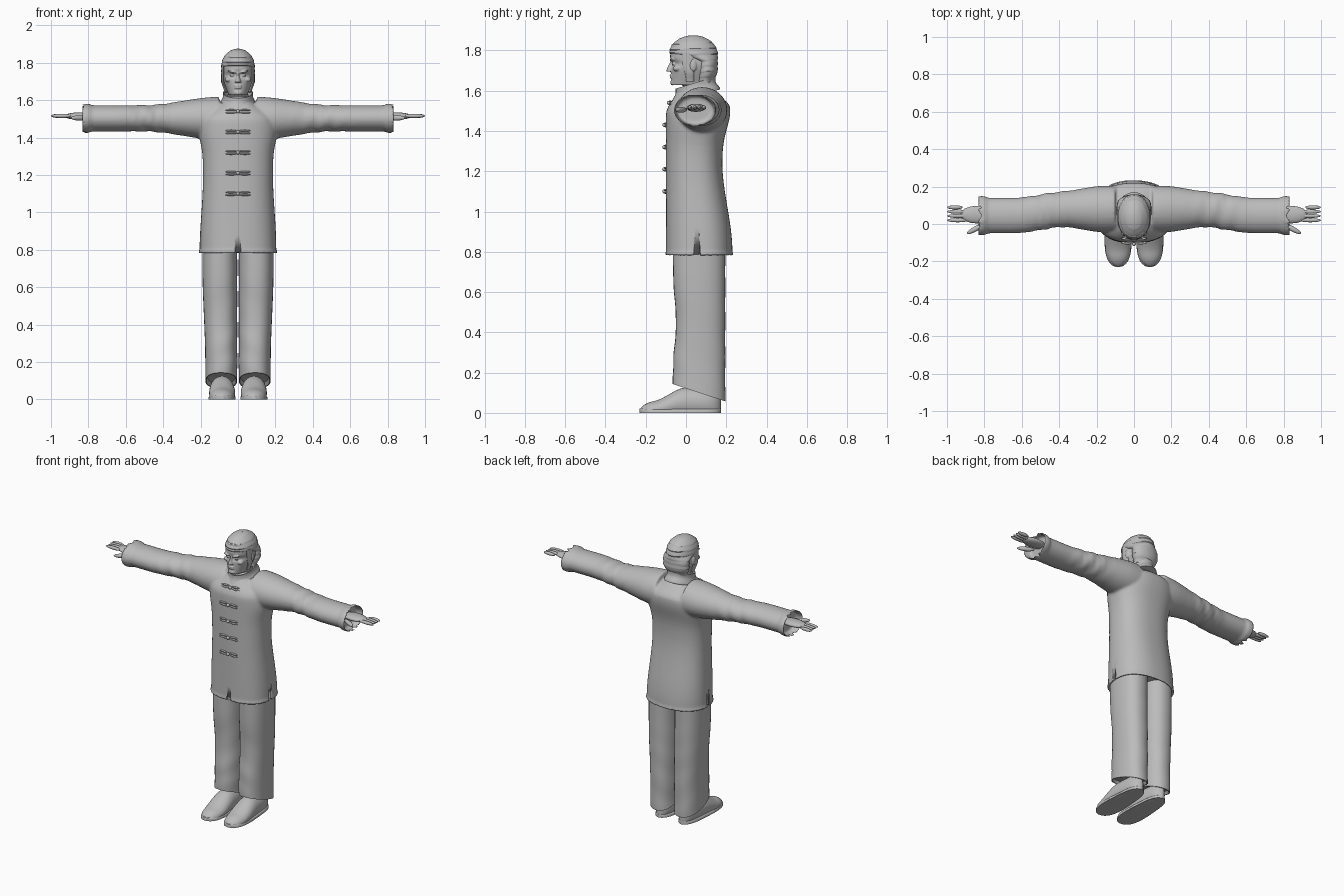
import bpy
import bmesh
from math import cos, sin, pi, tau, exp, sqrt, copysign, radians
from mathutils import Matrix

cube = bpy.data.objects.get("Cube")
if cube:
    bpy.data.objects.remove(cube, do_unlink=True)

grey = bpy.data.materials.new("plain_grey")
grey.use_nodes = True
grey.diffuse_color = (.5, .5, .5, 1)
shader = grey.node_tree.nodes["Principled BSDF"]
shader.inputs["Base Color"].default_value = grey.diffuse_color


def ramp(value, low, high):
    """Ease from zero at low to one at high."""
    u = min(max((value - low) / (high - low), 0), 1)
    return u * u * (3 - 2 * u)


def bump(value, centre, width):
    return exp(-((value - centre) / width) ** 2)


def rounded(value, start, end):
    """Full in the middle, closing to a blunt tip at both ends."""
    u = 2 * (value - start) / (end - start) - 1
    return sqrt(max(1 - u ** 4, .01))


def loft(bm, axis, start, end, shape, power=2, sides=32, rings=40,
         flip=1, fold=None, tilt=None, hollow=0):
    """Skin an oval section along an axis; shape(t) gives its limits in both directions."""
    stations = []
    for i in range(rings + 1):
        stations.append((start + (end - start) * (1 - cos(pi * i / rings)) / 2, end, 1))
    stations = [(t, t, scale) for t, _, scale in stations]
    if hollow:
        inner = end - copysign(hollow, end - start)
        stations += [(end, end, .94), (inner, end, .86)]
    loops = []
    for place, t, scale in stations:
        a_low, a_high, b_low, b_high = shape(t)
        loop = []
        for k in range(sides):
            angle = tau * k / sides
            c, s = cos(angle), sin(angle)
            size = scale * (1 + (fold(t, angle) if fold else 0)) / 2
            a = size * (a_high - a_low) * copysign(abs(c) ** (2 / power), c)
            rise = size * (b_high - b_low) * copysign(abs(s) ** (2 / power), s)
            p = place + (tilt(t) * rise if tilt else 0)
            a += (a_low + a_high) / 2
            b = rise + (b_low + b_high) / 2
            x, y, z = {"x": (p, a, b), "y": (a, p, b), "z": (a, b, p)}[axis]
            loop.append(bm.verts.new((flip * x, y, max(z, 0))))
        loops.append(loop)
    for lower, upper in zip(loops, loops[1:]):
        for k in range(sides):
            n = (k + 1) % sides
            bm.faces.new((lower[k], lower[n], upper[n], upper[k]))
    bm.faces.new(loops[0])
    bm.faces.new(loops[-1])


def ball(bm, place, radii, turn=0, about="Y"):
    matrix = Matrix.Translation(place) @ Matrix.Rotation(turn, 4, about) @ Matrix.Diagonal((*radii, 1))
    bmesh.ops.create_uvsphere(bm, u_segments=16, v_segments=12, radius=1, matrix=matrix)


def finish(bm, name, voxel=0, relax=0, mirror=False, angle=50):
    bmesh.ops.recalc_face_normals(bm, faces=bm.faces)
    mesh = bpy.data.meshes.new(name)
    bm.to_mesh(mesh)
    bm.free()
    mesh.materials.append(grey)
    part = bpy.data.objects.new(name, mesh)
    bpy.context.collection.objects.link(part)
    bpy.ops.object.select_all(action="DESELECT")
    part.select_set(True)
    bpy.context.view_layer.objects.active = part
    if mirror:
        part.modifiers.new("mirror", "MIRROR").use_mirror_merge = False
    if voxel:
        fuse = part.modifiers.new("fuse", "REMESH")
        fuse.mode, fuse.voxel_size, fuse.use_smooth_shade = "VOXEL", voxel, True
        part.modifiers.new("relax", "SMOOTH").iterations = relax
    bpy.ops.object.shade_smooth_by_angle(angle=radians(angle))
    return part


# Jacket: body with a flared hollow hem, fused with two sleeves
def chest(z):
    return -.1 + .08 * ramp(z, 1.48, 1.65)


def body(z):
    half = .205 - .018 * ramp(z, .8, 1.2) + .025 * bump(z, 1.45, .1) - .13 * ramp(z, 1.5, 1.62)
    back = .23 - .05 * ramp(z, .8, 1.25) + .04 * bump(z, 1.5, .12) - .08 * ramp(z, 1.52, 1.62)
    return -half, half, chest(z), back


def sleeve(x):
    middle = .08 - .035 * ramp(x, .35, .65)
    cuff = .01 * ramp(x, .78, .8)
    deep = .125 - .03 * ramp(x, .15, .4) + cuff
    tall = .115 - .045 * ramp(x, .1, .5) + cuff
    return middle - deep, middle + deep, 1.503 - tall, 1.503 + tall


def drape(z, angle):
    return .012 * max(0, 1.2 - z) * sin(5 * angle + 7 * z) + (.025 if z < .8 else 0)


def elbow_creases(x, angle):
    return .05 * bump(x, .46, .1) * sin(70 * x + 2 * angle)


bm = bmesh.new()
loft(bm, "z", 1.62, .78, body, power=2.4, sides=48, fold=drape, hollow=.04)
for side in (-1, 1):
    loft(bm, "x", .1, .835, sleeve, flip=side, fold=elbow_creases, hollow=.05)
jacket = finish(bm, "jacket", voxel=.008, relax=5)

# Vents at the front centre and both sides of the hem
bm = bmesh.new()
for x, y in ((0, -.11), (-.21, .055), (.21, .055)):
    matrix = Matrix.Translation((x, y, .9)) @ Matrix.Rotation(pi / 4, 4, "Z")
    bmesh.ops.create_cone(bm, cap_ends=True, segments=4, radius1=.025, radius2=.002,
                          depth=.28, matrix=matrix)
vents = finish(bm, "vent_cutter")
vents.hide_render = True
vents.hide_set(True)
cut = jacket.modifiers.new("vents", "BOOLEAN")
cut.operation, cut.object, cut.solver = "DIFFERENCE", vents, "EXACT"

# Knotted fastenings, evenly spaced down the chest
bm = bmesh.new()
for row in range(5):
    z = 1.1 + .11 * row
    y = chest(z)
    ball(bm, (0, y - .008, z), (.011, .01, .01))
    for side in (-1, 1):
        for lift in (-.007, .007):
            ball(bm, (side * .037, y - .001, z + lift), (.03, .008, .005))
finish(bm, "fastenings")


# Standing collar, lower at the throat
def collar(z):
    half = .1 - .02 * ramp(z, 1.57, 1.62)
    return -half, half, .045 - half * 1.2, .05 + half * 1.2


bm = bmesh.new()
loft(bm, "z", 1.57, 1.64, collar, rings=8, tilt=lambda z: .3, hollow=.04)
finish(bm, "collar", angle=40)


# Trousers with slanted hems and soft folds
def leg(z):
    outer = .175 + .015 * ramp(z, .2, .7)
    return .004, outer, -.065 + .015 * bump(z, .45, .15), .195


def leg_folds(z, angle):
    return .025 * sin(38 * z + 2 * angle) * max(0, .8 - z) * abs(sin(angle / 2))


bm = bmesh.new()
loft(bm, "z", .84, .1, leg, power=2.3, fold=leg_folds, hollow=.02,
     tilt=lambda z: .33 * ramp(z, .1, .4) - .33)
finish(bm, "trousers", mirror=True)


# Shoes on flat soles
def shoe(y):
    half = .07 * rounded(y, -.23, .175) - .01 * ramp(y, -.1, .1)
    height = .08 * rounded(y, -.24, .2) + .06 * ramp(y, -.16, 0) - .015
    return .085 - half, .085 + half, -.025, height


def sole(y):
    inner, outer, _, _ = shoe(y)
    return inner - .003, outer + .003, -.022, .022


for name, shape, power in (("shoes", shoe, 2), ("soles", sole, 5)):
    bm = bmesh.new()
    loft(bm, "y", -.23, .175, shape, power=power)
    finish(bm, name, mirror=True)

# Hands: flat palm, four fingers and a thumb
bm = bmesh.new()
ball(bm, (.84, .05, 1.515), (.09, .047, .02))
for finger in range(4):
    reach = .065 - .008 * abs(finger - 1) ** 1.5
    ball(bm, (1 - reach, .02 + .023 * finger, 1.516), (reach, .011, .011))
ball(bm, (.845, -.025, 1.505), (.055, .014, .014), turn=-.5, about="Z")
finish(bm, "hands", mirror=True)


# Head: face, neck and features fused together
def face(z):
    half = (.06 + .022 * ramp(z, 1.63, 1.73)) * rounded(z, 1.59, 1.87)
    front = -.073 - .006 * bump(z, 1.77, .03) + .012 * bump(z, 1.735, .015)
    return -half, half, front, .14 - .03 * ramp(z, 1.72, 1.62)


def nose(z):
    half = .017 - .009 * ramp(z, 1.7, 1.73)
    return -half, half, -.097 + .022 * ramp(z, 1.7, 1.76), -.04


bm = bmesh.new()
loft(bm, "z", 1.628, 1.83, face, power=2.2)
loft(bm, "z", 1.695, 1.76, nose, sides=16, rings=12)
ball(bm, (0, .05, 1.62), (.056, .066, .1))
ball(bm, (0, -.066, 1.64), (.024, .012, .014))
for z in (1.667, 1.677):
    ball(bm, (0, -.073, z), (.021, .009, .0055))
for side in (-1, 1):
    ball(bm, (side * .032, -.07, 1.752), (.024, .012, .007), turn=side * -.2)
    ball(bm, (side * .031, -.062, 1.733), (.013, .01, .006))
    ball(bm, (side * .05, -.045, 1.71), (.02, .02, .014))
    ball(bm, (side * .083, .035, 1.725), (.009, .018, .03))
finish(bm, "head", voxel=.004, relax=2)


# Hair in overlapping layers, longer at the sides and nape
def hair(z):
    dome = sqrt(max(1 - (max(z - 1.78, 0) / .095) ** 2, .01))
    half = (.07 + .02 * ramp(z, 1.64, 1.7)) * dome
    front = .05 - .135 * ramp(z, 1.74, 1.79)
    back = .135 + .023 * ramp(z, 1.64, 1.7)
    middle, deep = (front + back) / 2, (back - front) / 2 * dome
    return -half, half, middle - deep, middle + deep


def layers(z, angle):
    return .035 * ((.2 * sin(angle) - 36 * z) % 1 - .6)


def sideburn(z):
    middle = .065 + .015 * ramp(z, 1.64, 1.7)
    return middle - .008, middle + .008, -.02 * ramp(z, 1.65, 1.75), .04


bm = bmesh.new()
loft(bm, "z", 1.64, 1.875, hair, sides=40, rings=70, fold=layers)
for side in (-1, 1):
    loft(bm, "z", 1.645, 1.79, sideburn, sides=12, rings=12, flip=side)
finish(bm, "hair", angle=35)
